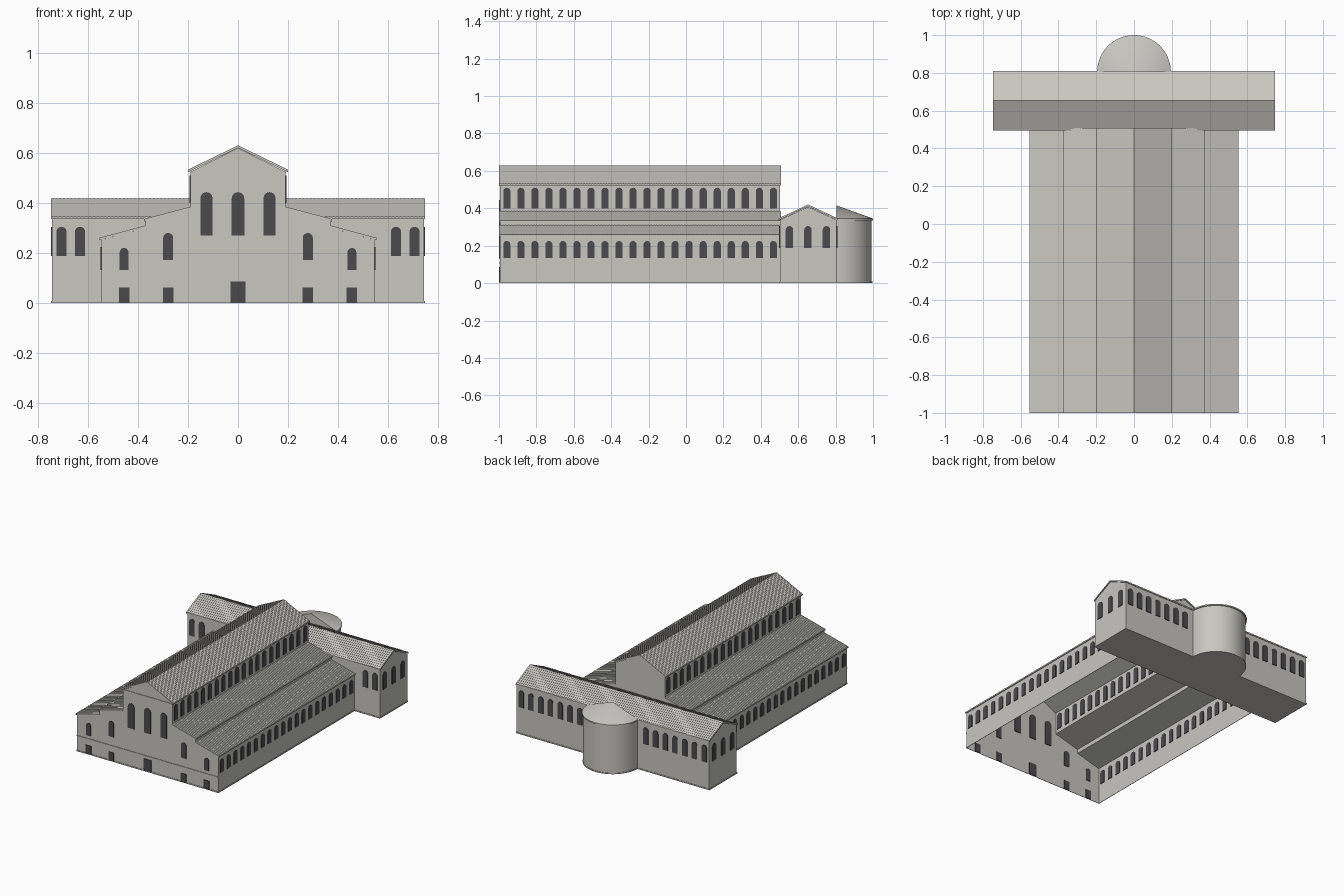
import bpy, bmesh, math

if "Cube" in bpy.data.objects:
    bpy.data.objects.remove(bpy.data.objects["Cube"])


def material(name, rgb):
    m = bpy.data.materials.new(name)
    m.diffuse_color = (*rgb, 1)
    m.use_nodes = True
    m.node_tree.nodes["Principled BSDF"].inputs["Base Color"].default_value = m.diffuse_color
    return m


STONE = material("pale stone", (0.58, 0.57, 0.535))
DARK = material("dark glass", (0.07, 0.07, 0.078))

# How profile (u, v) and extrusion distance (l) map to space
MAP = {"x": lambda u, v, l: (l, u, v),
       "y": lambda u, v, l: (u, l, v),
       "z": lambda u, v, l: (u, v, l)}


def prism(bm, pts, axis, a, b):
    """Closed prism: a 2D outline extruded along an axis from a to b."""
    f = MAP[axis]
    lo = [bm.verts.new(f(u, v, a)) for u, v in pts]
    hi = [bm.verts.new(f(u, v, b)) for u, v in pts]
    n = len(pts)
    bm.faces.new(lo)
    bm.faces.new(hi)
    for i in range(n):
        j = (i + 1) % n
        bm.faces.new((lo[i], lo[j], hi[j], hi[i]))


def sheet(bm, pts):
    bm.faces.new([bm.verts.new(p) for p in pts])


def rect(u0, u1, v0, v1):
    return [(u0, v0), (u1, v0), (u1, v1), (u0, v1)]


def finish(bm, name, mat, smooth=False):
    bmesh.ops.recalc_face_normals(bm, faces=bm.faces)
    me = bpy.data.meshes.new(name)
    bm.to_mesh(me)
    bm.free()
    me.materials.append(mat)
    ob = bpy.data.objects.new(name, me)
    bpy.context.collection.objects.link(ob)
    if smooth:
        bpy.context.view_layer.objects.active = ob
        ob.select_set(True)
        bpy.ops.object.shade_smooth_by_angle(angle=math.radians(30))
        ob.select_set(False)
    return ob


def roof(bm, p, q, axis, a, b, step=0.015):
    """Sloping slab from eave p to ridge q with tile ribs running up the slope."""
    def band(lo, hi):
        return [(p[0], p[1] + lo), (q[0], q[1] + lo), (q[0], q[1] + hi), (p[0], p[1] + hi)]
    prism(bm, band(-0.01, -0.002), axis, a, b)
    n = round((b - a) / step)
    for i in range(n):
        s = a + (b - a) * (i + 0.25) / n
        prism(bm, band(-0.002, 0.0), axis, s, s + step * 0.5)


def window(bm, axis, wall, c, w, z0, z1, arched=True):
    """Thin plate set through a wall; round-headed unless it is a door."""
    r = w / 2
    pts = [(c - r, z0), (c + r, z0)]
    if arched:
        pts += [(c + r * math.cos(t), z1 - r + r * math.sin(t))
                for t in (math.pi * i / 10 for i in range(11))]
    else:
        pts += [(c + r, z1), (c - r, z1)]
    prism(bm, pts, axis, wall - 0.0045, wall + 0.0045)


# Nave and aisle walls: an open-bottomed shell
FRONT, BACK = -0.995, 0.503
half = [(0.545, 0), (0.545, 0.253), (0.37, 0.300), (0.37, 0.328),
        (0.19, 0.376), (0.19, 0.525)]
outline = half + [(0, 0.620)] + [(-x, z) for x, z in reversed(half)]
bm = bmesh.new()
for y in (FRONT, BACK):
    sheet(bm, [(x, y, z) for x, z in outline])
for s in (1, -1):
    for i in (0, 2, 4):
        (x, z0), (_, z1) = half[i], half[i + 1]
        sheet(bm, [(s * x, FRONT, z0), (s * x, BACK, z0), (s * x, BACK, z1), (s * x, FRONT, z1)])
finish(bm, "nave_walls", STONE)

# Nave and aisle roofs
bm = bmesh.new()
for s in (1, -1):
    for p, q in (((0.20, 0.533), (0, 0.63)),
                 ((0.376, 0.336), (0.19, 0.385)),
                 ((0.553, 0.261), (0.37, 0.310))):
        roof(bm, (s * p[0], p[1]), (s * q[0], q[1]), "y", -1.0, 0.508)
finish(bm, "nave_roofs", STONE)

# Facade string course, pediment cornice and nave plinth
bm = bmesh.new()
prism(bm, rect(-0.547, 0.547, 0.105, 0.111), "y", -0.999, FRONT)
prism(bm, rect(-0.192, 0.192, 0.519, 0.526), "y", -0.999, FRONT)
for a, b in ((-0.548, -0.48), (-0.43, -0.305), (-0.255, -0.035),
             (0.035, 0.255), (0.305, 0.43), (0.48, 0.548)):
    prism(bm, rect(a, b, 0, 0.008), "y", -0.998, FRONT)
for s in (1, -1):
    prism(bm, rect(s * 0.545, s * 0.548, 0, 0.008), "y", FRONT, 0.5)
finish(bm, "facade_mouldings", STONE)

# Transept block, plinth and roof
bm = bmesh.new()
prism(bm, [(0.502, 0), (0.805, 0), (0.805, 0.338), (0.653, 0.408), (0.502, 0.338)],
      "x", -0.742, 0.742)
prism(bm, rect(0.499, 0.808, 0, 0.008), "x", -0.746, 0.746)
finish(bm, "transept_walls", STONE)
bm = bmesh.new()
roof(bm, (0.495, 0.346), (0.653, 0.42), "x", -0.747, 0.747)
roof(bm, (0.811, 0.346), (0.653, 0.42), "x", -0.747, 0.747)
finish(bm, "transept_roof", STONE)

# Apse: half cylinder with half-cone roof
CY, SEG = 0.805, 40


def arc(r):
    return [(r * math.cos(math.pi * i / SEG), CY + r * math.sin(math.pi * i / SEG))
            for i in range(SEG + 1)]


bm = bmesh.new()
prism(bm, arc(0.188), "z", 0, 0.338)
prism(bm, arc(0.191), "z", 0, 0.008)
finish(bm, "apse_wall", STONE, True)
bm = bmesh.new()
prism(bm, arc(0.195), "z", 0.336, 0.345)
rim = [bm.verts.new((x, y, 0.345)) for x, y in arc(0.195)]
tip = bm.verts.new((0, CY, 0.415))
for a, b in zip(rim, rim[1:]):
    bm.faces.new((a, b, tip))
bm.faces.new((rim[-1], rim[0], tip))
finish(bm, "apse_roof", STONE, True)

# Facade windows and doors
bm = bmesh.new()
window(bm, "y", FRONT, 0, 0.05, 0.27, 0.443)
window(bm, "y", FRONT, 0, 0.058, 0.002, 0.087, False)
for s in (1, -1):
    window(bm, "y", FRONT, s * 0.126, 0.048, 0.27, 0.443)
    window(bm, "y", FRONT, s * 0.279, 0.04, 0.172, 0.28)
    window(bm, "y", FRONT, s * 0.455, 0.035, 0.132, 0.22)
    for x in (0.279, 0.455):
        window(bm, "y", FRONT, s * x, 0.042, 0.002, 0.063, False)
finish(bm, "facade_openings", DARK)

# Aisle and clerestory windows
bm = bmesh.new()
for s in (1, -1):
    for i in range(20):
        y = -0.958 + 0.075 * i
        window(bm, "x", s * 0.545, y, 0.038, 0.133, 0.225)
        window(bm, "x", s * 0.19, y, 0.038, 0.40, 0.51)
finish(bm, "side_windows", DARK)

# Transept windows: ends, front arms and back
bm = bmesh.new()
for s in (1, -1):
    for y in (0.553, 0.652, 0.751):
        window(bm, "x", s * 0.742, y, 0.04, 0.188, 0.305)
    for x in (0.631, 0.705):
        window(bm, "y", 0.502, s * x, 0.04, 0.188, 0.305)
    for i in range(7):
        window(bm, "y", 0.805, s * (0.255 + 0.075 * i), 0.04, 0.188, 0.305)
finish(bm, "transept_windows", DARK)
